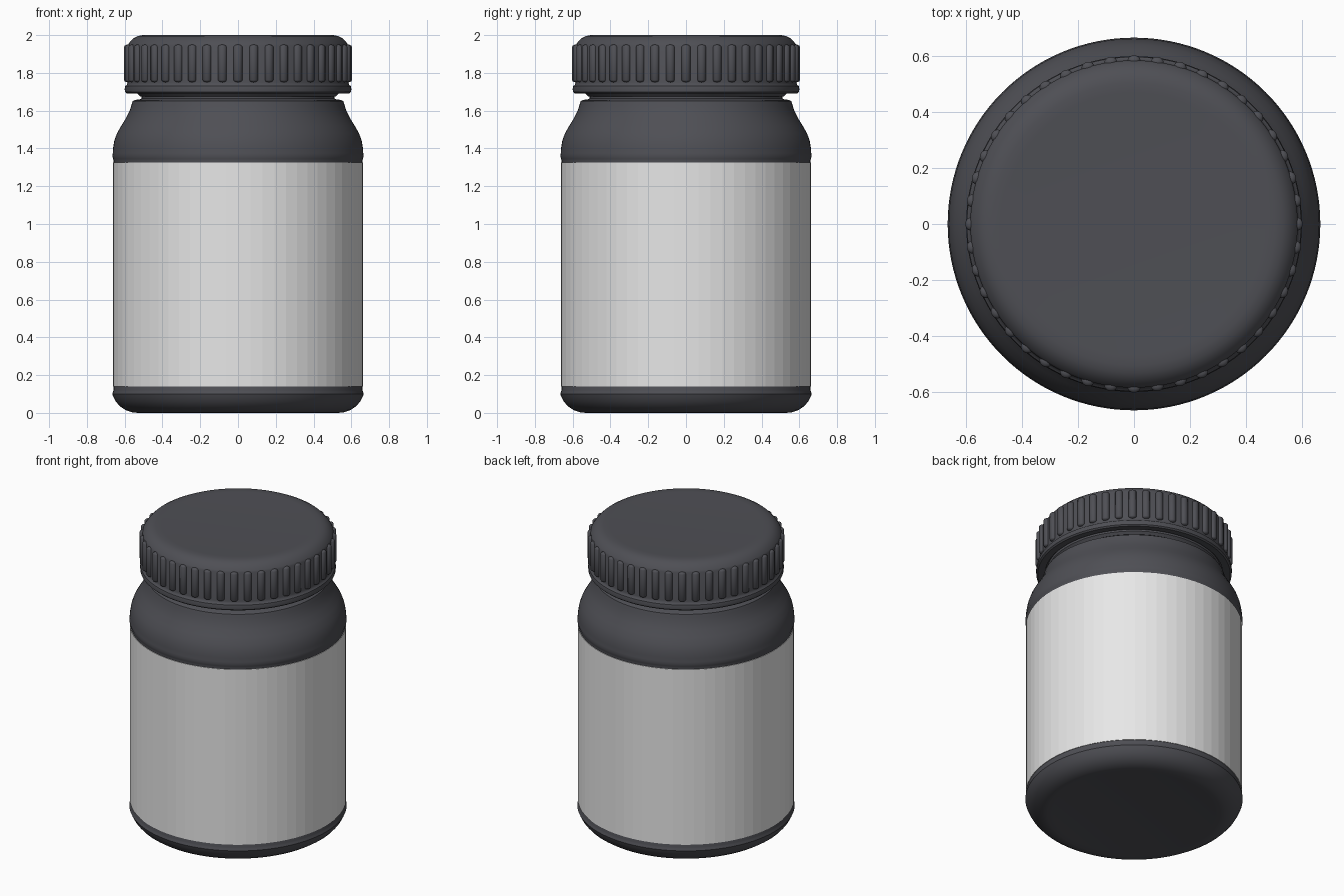
import bpy, bmesh, math
from mathutils import Matrix

if "Cube" in bpy.data.objects:
    bpy.data.objects.remove(bpy.data.objects["Cube"], do_unlink=True)


def make_material(name, color):
    m = bpy.data.materials.new(name)
    m.use_nodes = True
    m.diffuse_color = (*color, 1)
    bsdf = m.node_tree.nodes["Principled BSDF"]
    bsdf.inputs["Base Color"].default_value = (*color, 1)
    return m


dark = make_material("dark grey plastic", (0.077, 0.078, 0.09))
white = make_material("white label", (0.8, 0.8, 0.8))


def finish(name, bm, mat, smooth=True):
    bmesh.ops.recalc_face_normals(bm, faces=bm.faces)
    me = bpy.data.meshes.new(name)
    bm.to_mesh(me)
    bm.free()
    me.materials.append(mat)
    ob = bpy.data.objects.new(name, me)
    bpy.context.collection.objects.link(ob)
    if smooth:
        bpy.ops.object.select_all(action='DESELECT')
        ob.select_set(True)
        bpy.context.view_layer.objects.active = ob
        bpy.ops.object.shade_smooth_by_angle(angle=math.radians(40))


def lathe(name, profile, mat, sides=128, smooth=True):
    """Spin a (radius, height) profile about z; radius 0 closes the ends."""
    bm = bmesh.new()
    verts = [bm.verts.new((r, 0, z)) for r, z in profile]
    edges = [bm.edges.new(p) for p in zip(verts, verts[1:])]
    bmesh.ops.spin(bm, geom=verts + edges, cent=(0, 0, 0), axis=(0, 0, 1),
                   angle=math.tau, steps=sides, use_duplicate=False)
    bmesh.ops.remove_doubles(bm, verts=bm.verts, dist=0.0005)
    finish(name, bm, mat, smooth)


# Bottle: rounded foot, beads either side of the label, shoulder and neck
lathe("bottle_body", [
    (0, 0.005), (0.50, 0.005), (0.53, 0), (0.56, 0.003), (0.595, 0.015),
    (0.625, 0.035), (0.647, 0.06), (0.66, 0.085), (0.666, 0.10),
    (0.662, 0.112), (0.659, 0.12), (0.659, 1.335), (0.661, 1.345),
    (0.666, 1.36), (0.663, 1.375), (0.662, 1.40), (0.655, 1.44),
    (0.641, 1.48), (0.618, 1.52), (0.593, 1.56), (0.573, 1.60),
    (0.564, 1.63), (0.558, 1.65), (0.545, 1.657), (0.52, 1.66),
    (0.51, 1.665), (0.51, 1.75), (0, 1.75)], dark)

# Wrapped label
lathe("label", [(0.658, 0.14), (0.663, 0.14), (0.663, 1.325), (0.658, 1.325)],
      white, sides=64, smooth=False)

# Neck ring beneath the lid
lathe("neck_ring", [(0.50, 1.675), (0.518, 1.675), (0.533, 1.69),
                    (0.533, 1.71), (0.50, 1.71)], dark)

# Lid: lower rim, recessed band behind the ribs, domed edge
lathe("lid", [
    (0, 1.71), (0.54, 1.71), (0.545, 1.695), (0.59, 1.692), (0.599, 1.70),
    (0.60, 1.715), (0.597, 1.73), (0.588, 1.737), (0.585, 1.75),
    (0.585, 1.945), (0.579, 1.955), (0.57, 1.967), (0.555, 1.982),
    (0.533, 1.994), (0.505, 2.0), (0.47, 2.0), (0.40, 1.997), (0, 1.997)], dark)

# Grip ribs: stretched round-ended bars repeated round the lid
RIBS = 44
bm = bmesh.new()
for i in range(RIBS):
    bar = bmesh.ops.create_uvsphere(bm, u_segments=12, v_segments=7,
                                    radius=1)["verts"]
    for v in bar:
        v.co = (0.02 * v.co.x, 0.024 * v.co.y,
                0.015 * v.co.z + math.copysign(0.085, v.co.z))
    place = (Matrix.Rotation(math.tau * i / RIBS, 4, 'Z')
             @ Matrix.Translation((0.584, 0, 1.85)))
    bmesh.ops.transform(bm, matrix=place, verts=bar)
finish("lid_ribs", bm, dark)
